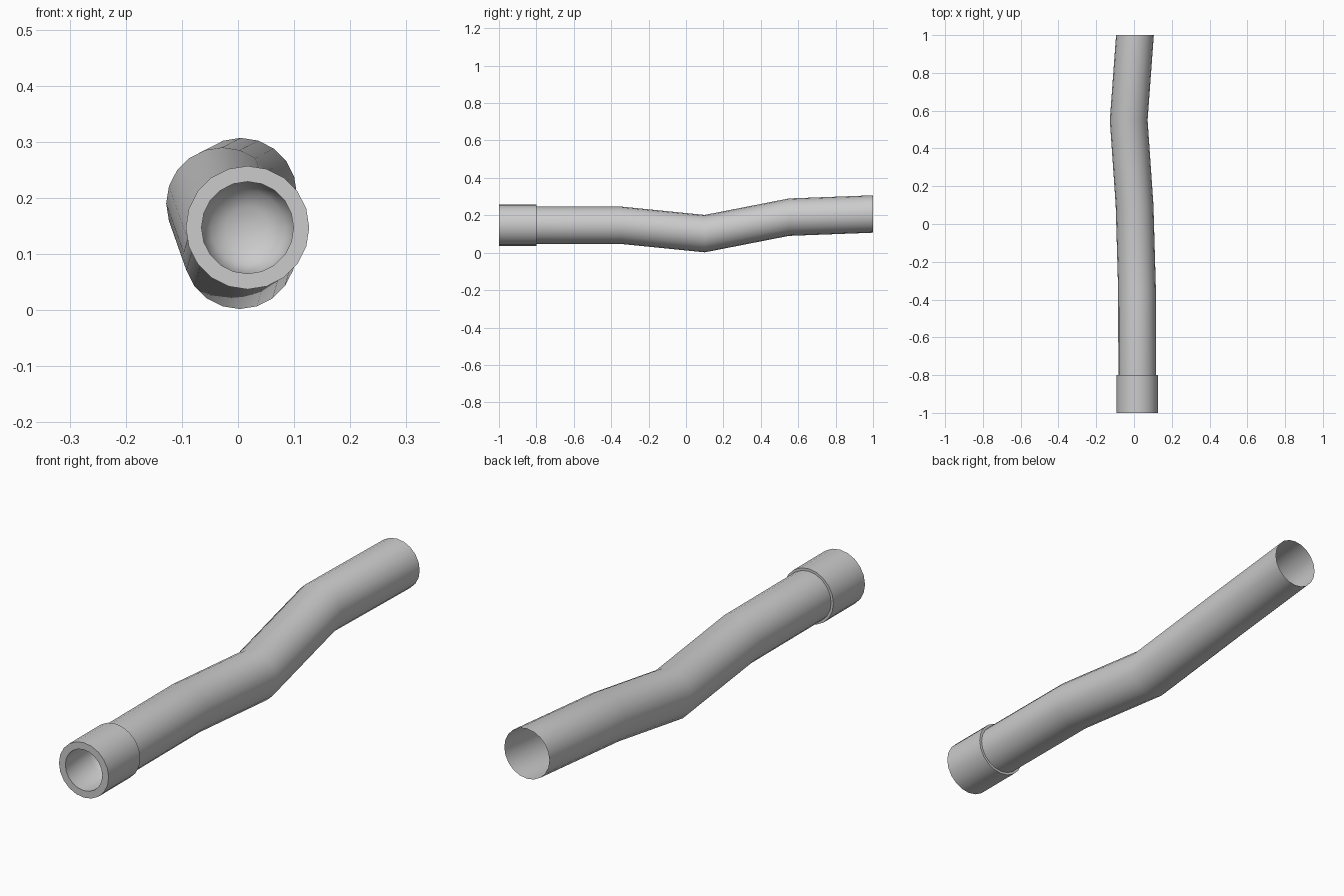
import bpy, bmesh
from math import sin, cos, pi, radians

if "Cube" in bpy.data.objects:
    bpy.data.objects.remove(bpy.data.objects["Cube"])

SIDES = 20


def ring(bm, centre, radius):
    x, y, z = centre
    return [bm.verts.new((x + radius * cos(2 * pi * i / SIDES), y,
                          z + radius * sin(2 * pi * i / SIDES)))
            for i in range(SIDES)]


def loft(name, sections, tip=None):
    """Skin circular sections along y; optionally close the last with a tip point."""
    bm = bmesh.new()
    rings = [ring(bm, c, r) for c, r in sections]
    for a, b in zip(rings, rings[1:]):
        for i in range(SIDES):
            j = (i + 1) % SIDES
            bm.faces.new((a[j], a[i], b[i], b[j]))
    if tip:
        t = bm.verts.new(tip)
        last = rings[-1]
        for i in range(SIDES):
            bm.faces.new((last[(i + 1) % SIDES], last[i], t))
    bm.normal_update()
    mesh = bpy.data.meshes.new(name)
    bm.to_mesh(mesh)
    bm.free()
    obj = bpy.data.objects.new(name, mesh)
    bpy.context.collection.objects.link(obj)
    bpy.ops.object.select_all(action='DESELECT')
    obj.select_set(True)
    bpy.context.view_layer.objects.active = obj
    bpy.ops.object.shade_smooth_by_angle(angle=radians(55))
    return obj


# Bent thin-walled pipe, open at the back
path = [(0.017, -0.8, 0.147), (0.016, -0.35, 0.147), (0.003, 0.1, 0.102),
        (-0.028, 0.55, 0.19), (0.005, 1.0, 0.207)]
loft("bent_pipe", [(p, 0.1) for p in path])

# Collar: back shoulder, outside, front rim, then a blind rounded bore
cx, cz = 0.017, 0.147
profile = [(-0.8, 0.098), (-0.8, 0.11), (-1.0, 0.11), (-1.0, 0.082),
           (-0.85, 0.082), (-0.82, 0.066), (-0.805, 0.038)]
collar = loft("end_collar", [((cx, y, cz), r) for y, r in profile],
              tip=(cx, -0.8, cz))
# The collar profile runs back to front, so its faces are turned outward
collar.data.flip_normals()
